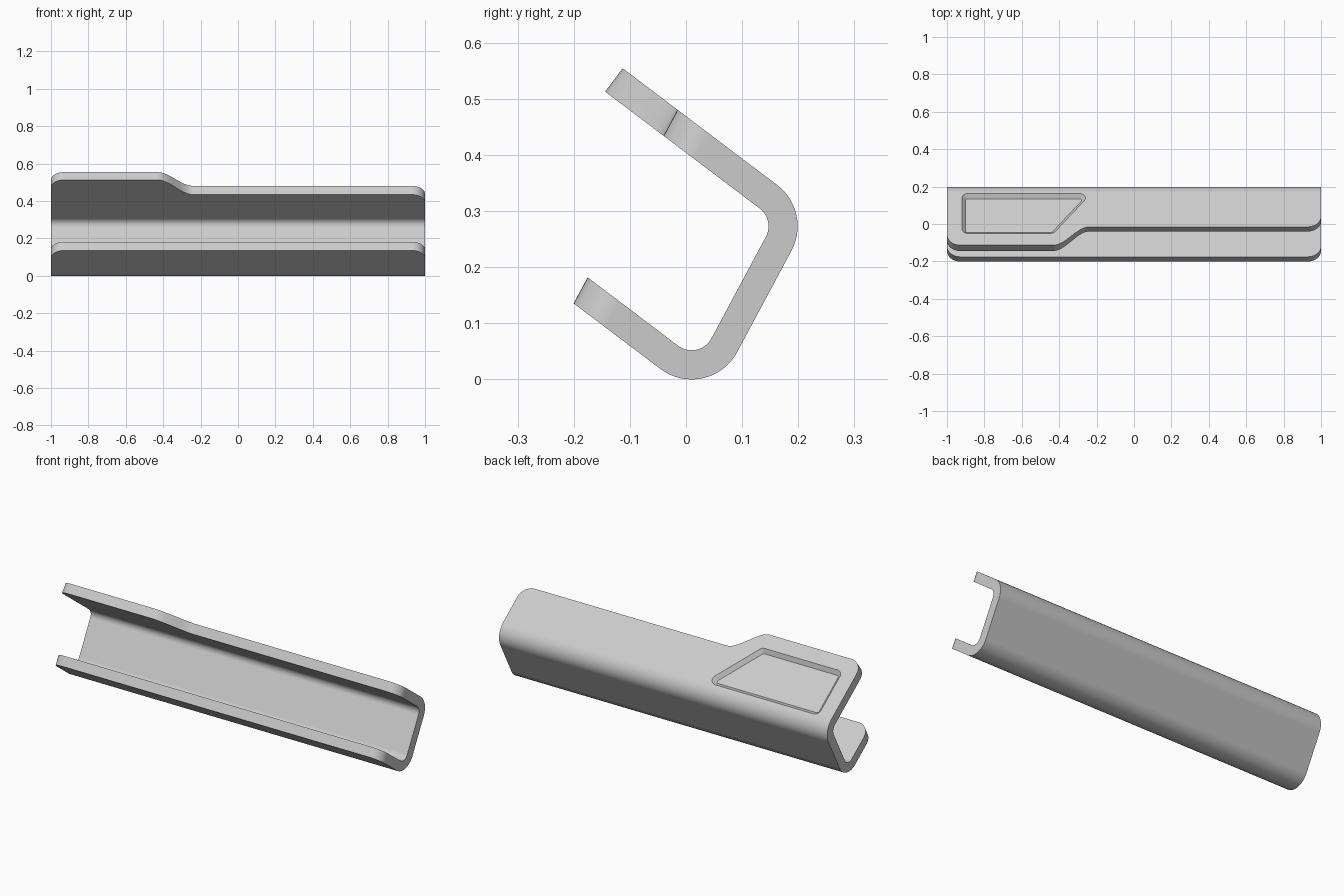
import bpy, bmesh
from math import sin, cos, pi, sqrt, atan2, hypot
from mathutils import Vector

if "Cube" in bpy.data.objects:
    bpy.data.objects.remove(bpy.data.objects["Cube"], do_unlink=True)

R_OUT, R_IN = 0.092, 0.04            # bend radii, their difference is the sheet thickness
TOP_C = Vector((0.107, 0.273))       # bend centres in (y, z)
LOW_C = Vector((0.010, 0.092))
OUTWARD = Vector((-0.798, 0.603))    # direction of both flanges towards their free edge
NORMAL = Vector((0.603, 0.798))      # outer normal of the top flange
CORNER = 0.07                        # rounding of the flange corners

grey = bpy.data.materials.new("light_grey")
grey.use_nodes = True
grey.diffuse_color = (0.6, 0.6, 0.6, 1)
grey.node_tree.nodes["Principled BSDF"].inputs["Base Color"].default_value = (0.6, 0.6, 0.6, 1)


def loft(name, rings):
    """Closed solid through a list of equal-length rings of points."""
    bm = bmesh.new()
    loops = [[bm.verts.new(p) for p in ring] for ring in rings]
    for a, b in zip(loops, loops[1:]):
        for i in range(len(a)):
            j = (i + 1) % len(a)
            bm.faces.new((a[i], a[j], b[j], b[i]))
    bm.faces.new(loops[0][::-1])
    bm.faces.new(loops[-1])
    bmesh.ops.recalc_face_normals(bm, faces=bm.faces)
    mesh = bpy.data.meshes.new(name)
    bm.to_mesh(mesh)
    bm.free()
    mesh.materials.append(grey)
    obj = bpy.data.objects.new(name, mesh)
    bpy.context.collection.objects.link(obj)
    return obj


def arc(centre, radius, start, end, steps):
    return [Vector((centre[0] + radius * cos(start + (end - start) * i / steps),
                    centre[1] + radius * sin(start + (end - start) * i / steps)))
            for i in range(steps + 1)]


# Bent channel: the section is constant, only the flange lengths vary along x
a_top = atan2(NORMAL.y, NORMAL.x)
web = TOP_C - LOW_C
a_web = atan2(-web.x, web.y)
a_low = a_top - pi


def bends(radius):
    return arc(TOP_C, radius, a_top, a_web, 14) + arc(LOW_C, radius, a_web, a_low, 16)


outer, inner = bends(R_OUT), bends(R_IN)


def section(x):
    u = min(1 - abs(x), CORNER)
    setback = CORNER - sqrt(max(0, CORNER ** 2 - (CORNER - u) ** 2))
    t = min(1, max(0, (x + 0.43) / 0.19))
    t = t * t * (3 - 2 * t)
    top = 0.345 - 0.1225 * t - setback
    low = 0.202 - setback
    skew = 0.008
    ring = [outer[0] + OUTWARD * top] + outer + [outer[-1] + OUTWARD * (low - skew)]
    ring += [inner[-1] + OUTWARD * low] + inner[::-1] + [inner[0] + OUTWARD * (top - skew * t)]
    return [(x, p.x, p.y) for p in ring]


ends = [1 - CORNER * (1 - cos(i * pi / 20)) for i in range(11)]
step = [-0.43 + 0.19 * i / 14 for i in range(15)]
stations = sorted([-x for x in ends] + step + ends)
channel = loft("channel_cover", [section(x) for x in stations])

# Shallow pocket with sloping walls and rounded corners in the top flange
corners = [(-0.89, 0.03), (-0.29, 0.03), (-0.445, 0.236), (-0.89, 0.236)]


def pocket_ring(radius, height):
    ring = []
    for i, c in enumerate(corners):
        before, after = corners[i - 1], corners[(i + 1) % 4]
        start = atan2(c[1] - before[1], c[0] - before[0]) - pi / 2
        end = atan2(after[1] - c[1], after[0] - c[0]) - pi / 2
        ring += arc(c, radius, start, start + (end - start) % (2 * pi), 8)
    points = []
    for p in ring:
        q = outer[0] + OUTWARD * p.y + NORMAL * height
        points.append((p.x, q.x, q.y))
    return points


cutter = loft("pocket_cutter", [pocket_ring(0.04, 0.01), pocket_ring(0.01, -0.02)])
cutter.hide_render = True

cut = channel.modifiers.new("pocket", "BOOLEAN")
cut.operation = "DIFFERENCE"
cut.solver = "EXACT"
cut.object = cutter

bpy.ops.object.select_all(action="DESELECT")
channel.select_set(True)
bpy.context.view_layer.objects.active = channel
bpy.ops.object.modifier_apply(modifier=cut.name)
bpy.data.objects.remove(cutter, do_unlink=True)

# Smooth bends, crisp edges, flat flanges
bpy.ops.object.shade_smooth_by_angle(angle=pi / 6)
weighted = channel.modifiers.new("flat_faces", "WEIGHTED_NORMAL")
weighted.keep_sharp = True
